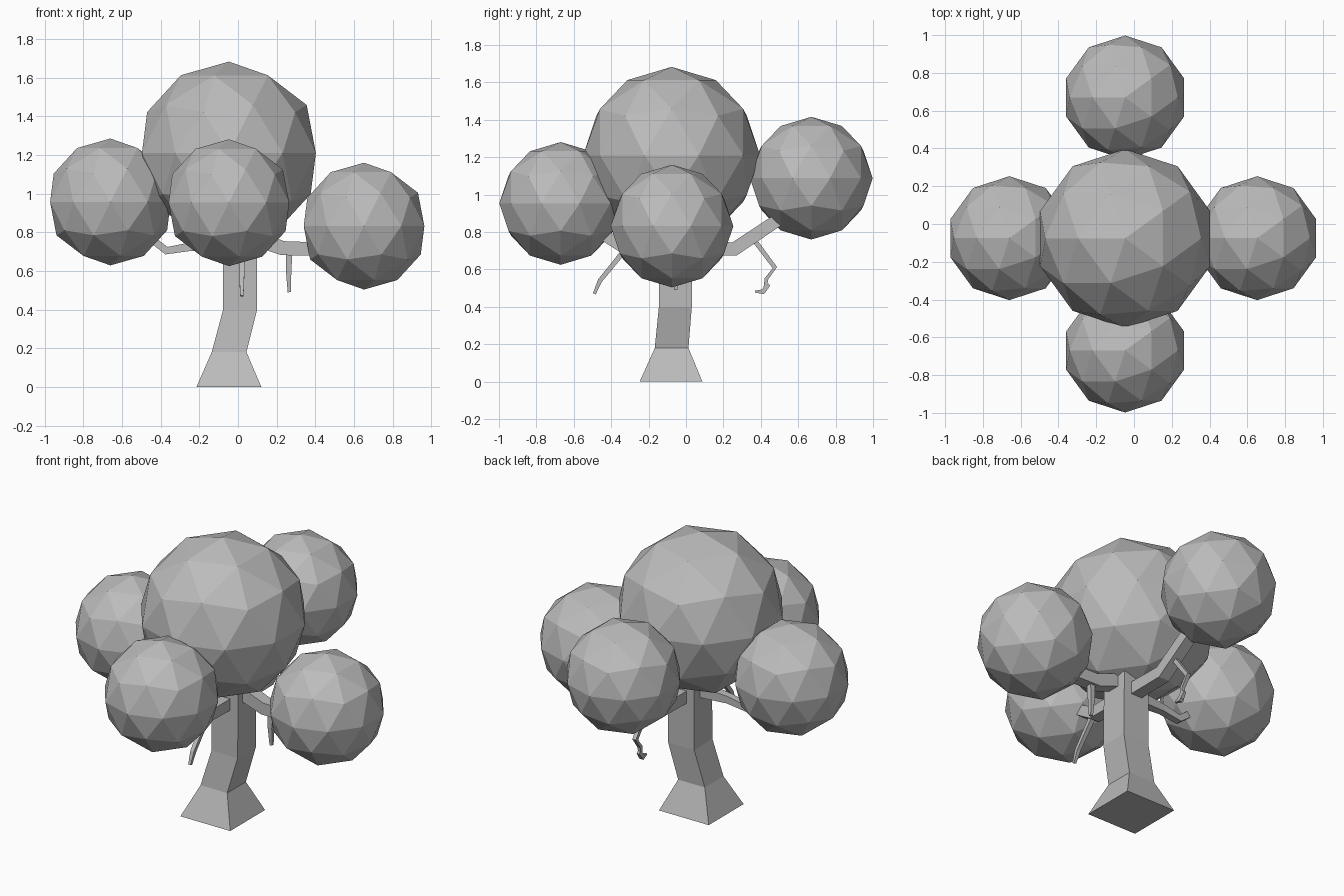
import bpy
import bmesh
from math import radians
from mathutils import Vector

cube = bpy.data.objects.get("Cube")
if cube:
    bpy.data.objects.remove(cube)

grey = bpy.data.materials.new("plain_grey")
grey.use_nodes = True
colour = (0.5, 0.5, 0.5, 1)
grey.diffuse_color = colour
grey.node_tree.nodes["Principled BSDF"].inputs["Base Color"].default_value = colour


def limb(name, points, sizes, side, normal=None):
    """Square section swept along points; side is the fixed sideways axis."""
    pts = [Vector(p) for p in points]
    side = Vector(side)
    bm = bmesh.new()
    rings = []
    for i, (p, s) in enumerate(zip(pts, sizes)):
        along = pts[min(i + 1, len(pts) - 1)] - pts[max(i - 1, 0)]
        up = Vector(normal) if normal else along.cross(side).normalized()
        rings.append([bm.verts.new(p + side * s * a + up * s * b)
                      for a, b in ((-1, -1), (1, -1), (1, 1), (-1, 1))])
    for low, high in zip(rings, rings[1:]):
        for i in range(4):
            j = (i + 1) % 4
            bm.faces.new((low[i], low[j], high[j], high[i]))
    bm.faces.new(rings[0][::-1])
    bm.faces.new(rings[-1])
    bmesh.ops.recalc_face_normals(bm, faces=bm.faces)
    mesh = bpy.data.meshes.new(name)
    bm.to_mesh(mesh)
    bm.free()
    mesh.materials.append(grey)
    bpy.context.collection.objects.link(bpy.data.objects.new(name, mesh))


def foliage(name, centre, radius):
    bpy.ops.mesh.primitive_ico_sphere_add(
        subdivisions=2, radius=radius, location=centre,
        rotation=(0, 0, radians(180)))
    bpy.context.object.name = name
    bpy.context.object.data.materials.append(grey)


# Leaf clumps
foliage("crown_foliage", (-0.047, -0.077, 1.21), 0.473)
for name, centre in (("front_foliage", (-0.047, -0.67, 0.953)),
                     ("back_foliage", (-0.047, 0.67, 1.088)),
                     ("right_foliage", (-0.66, -0.075, 0.957)),
                     ("left_foliage", (0.652, -0.075, 0.832))):
    foliage(name, centre, 0.328)

X, Y = (1, 0, 0), (0, 1, 0)

# Flared, crooked trunk with level rings
limb("trunk",
     [(-0.047, -0.08, 0), (-0.046, -0.077, 0.18), (0.011, -0.057, 0.4),
      (0.011, -0.052, 0.85)],
     [0.168, 0.09, 0.088, 0.088], X, Y)

# Branches reaching each leaf clump
limb("left_branch",
     [(0.06, -0.06, 0.78), (0.23, -0.06, 0.718), (0.36, -0.06, 0.715),
      (0.5, -0.06, 0.78)], [0.04, 0.037, 0.036, 0.03], Y)
limb("right_branch",
     [(-0.04, -0.06, 0.73), (-0.25, -0.06, 0.725), (-0.37, -0.06, 0.705),
      (-0.48, -0.06, 0.79)], [0.035, 0.022, 0.02, 0.018], Y)
limb("back_branch",
     [(0.01, 0, 0.71), (0.25, 0, 0.71)][:1] +
     [(0.01, 0.26, 0.71), (0.01, 0.5, 0.87), (0.01, 0.6, 0.95)],
     [0.038, 0.037, 0.034, 0.03], X)
limb("front_branch",
     [(0.01, -0.1, 0.71), (0.01, -0.32, 0.71), (0.01, -0.5, 0.82)],
     [0.036, 0.034, 0.028], X)

# Thin hanging twigs
limb("left_twig", [(0.265, -0.055, 0.72), (0.262, -0.055, 0.6),
                   (0.265, -0.055, 0.49)], [0.018, 0.014, 0.008], Y)
limb("front_twig", [(0.02, -0.33, 0.7), (0.02, -0.46, 0.54),
                    (0.02, -0.49, 0.47)], [0.014, 0.012, 0.008], X)
limb("back_twig", [(0.01, 0.37, 0.75), (0.01, 0.475, 0.61),
                   (0.01, 0.43, 0.55), (0.01, 0.42, 0.48)],
     [0.013, 0.012, 0.01, 0.008], X)
limb("back_twig_tip", [(0.01, 0.445, 0.52), (0.01, 0.41, 0.48),
                       (0.01, 0.37, 0.482)], [0.008, 0.014, 0.005], X)
